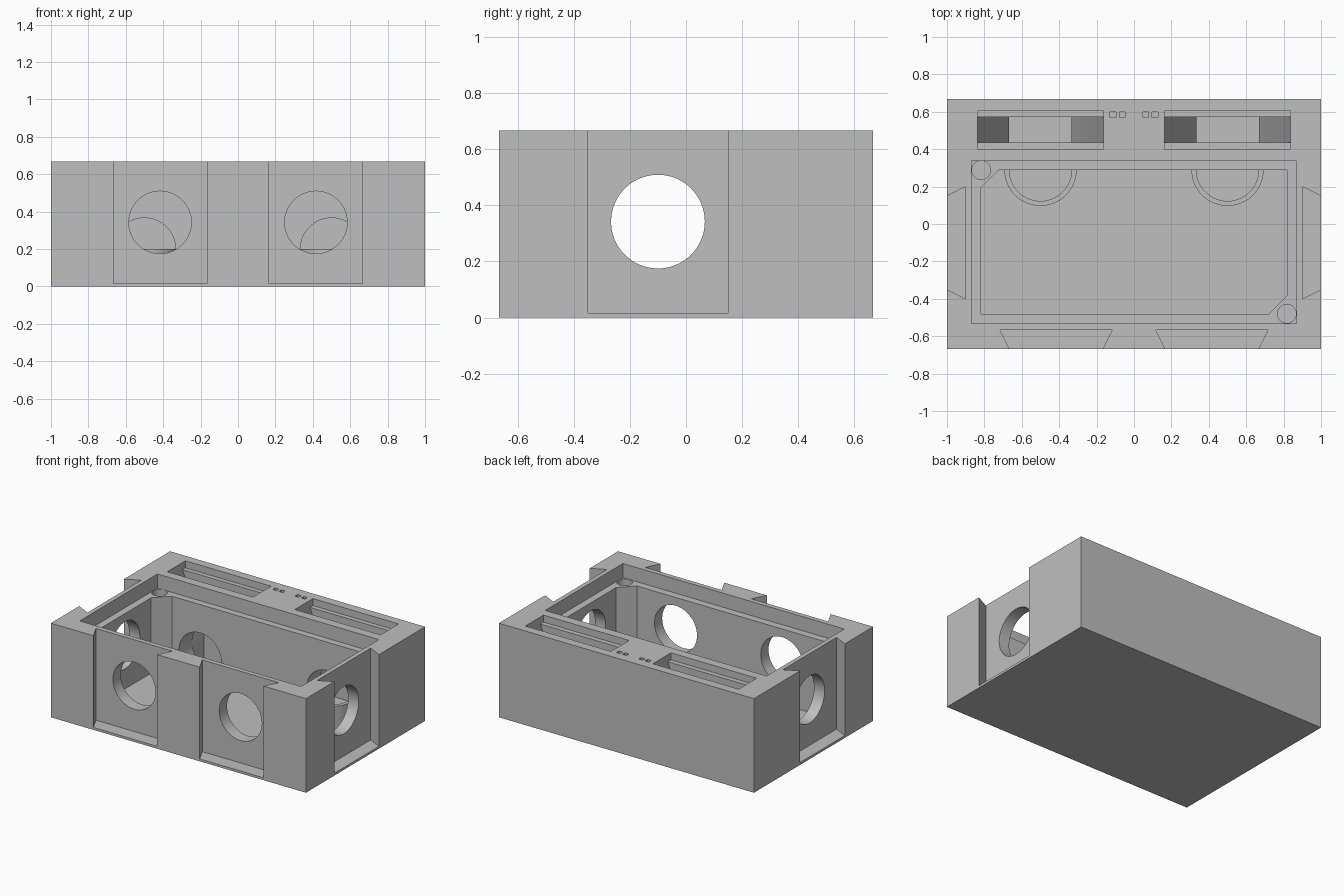
import bpy
import bmesh
import math

cube = bpy.data.objects.get("Cube")
if cube:
    bpy.data.objects.remove(cube, do_unlink=True)

grey = bpy.data.materials.new("plain_grey")
grey.use_nodes = True
grey.diffuse_color = (0.52, 0.52, 0.52, 1)
grey.node_tree.nodes["Principled BSDF"].inputs["Base Color"].default_value = (0.52, 0.52, 0.52, 1)

HEIGHT = 0.667
TOP = HEIGHT + 0.03
FLOOR = 0.033
PLACE = {
    "X": lambda u, v, w: (w, u, v),
    "Y": lambda u, v, w: (u, w, v),
    "Z": lambda u, v, w: (u, v, w),
}


def prism(name, outline, axis, low, high):
    """Extrude a closed 2D outline along an axis."""
    bm = bmesh.new()
    ends = [[bm.verts.new(PLACE[axis](u, v, w)) for u, v in outline] for w in (low, high)]
    bm.faces.new(ends[0])
    bm.faces.new(ends[1])
    n = len(outline)
    for i in range(n):
        j = (i + 1) % n
        bm.faces.new((ends[0][i], ends[0][j], ends[1][j], ends[1][i]))
    bmesh.ops.recalc_face_normals(bm, faces=bm.faces)
    mesh = bpy.data.meshes.new(name)
    bm.to_mesh(mesh)
    bm.free()
    mesh.materials.append(grey)
    obj = bpy.data.objects.new(name, mesh)
    bpy.context.collection.objects.link(obj)
    return obj


def rect(u0, u1, v0, v1):
    return [(u0, v0), (u1, v0), (u1, v1), (u0, v1)]


def arc(u, v, radius, start=0.0, sweep=math.tau, steps=64):
    count = steps if sweep == math.tau else steps + 1
    angles = [start + sweep * i / steps for i in range(count)]
    return [(u + radius * math.cos(a), v + radius * math.sin(a)) for a in angles]


def select(obj):
    bpy.ops.object.select_all(action="DESELECT")
    obj.select_set(True)
    bpy.context.view_layer.objects.active = obj


def cut(outline, axis, low, high):
    """Remove a prism from the housing."""
    cutter = prism("cutter", outline, axis, low, high)
    cutter.hide_render = True
    select(housing)
    mod = housing.modifiers.new("cut", "BOOLEAN")
    mod.operation = "DIFFERENCE"
    mod.solver = "EXACT"
    mod.object = cutter
    bpy.ops.object.modifier_apply(modifier=mod.name)
    bpy.data.objects.remove(cutter, do_unlink=True)


# Solid housing block
housing = prism("housing", rect(-1, 1, -0.667, 0.667), "Z", 0, HEIGHT)

# Main compartment with two chamfered corners, and the lid recess above it
x, back, front, c = 0.817, 0.29, -0.48, 0.095
cut([(-x, front), (x - c, front), (x, front + c), (x, back), (c - x, back), (-x, back - c)],
    "Z", FLOOR, TOP)
cut(rect(-0.868, 0.868, -0.533, 0.338), "Z", HEIGHT - 0.1, TOP)

# Lid fixing holes in the chamfered corners
for hx, hy in ((-x, 0.288), (x, front)):
    cut(arc(hx, hy, 0.05, steps=32), "Z", 0.3, 0.6)

for side in (-1, 1):
    # Front dovetail slot and round opening
    cx = side * 0.4167
    cut([(cx - 0.24, -0.687), (cx + 0.24, -0.687), (cx + 0.3, -0.567), (cx - 0.3, -0.567)],
        "Z", 0.0167, TOP)
    cut(arc(cx, 0.342, 0.167), "Y", -0.6, -0.45)

    # Side dovetail slot and round opening
    cut([(side * 1.02, -0.34), (side * 1.02, 0.14), (side * 0.9, 0.2), (side * 0.9, -0.4)],
        "Z", 0.0167, TOP)
    low, high = sorted((side * 0.78, side * 0.95))
    cut(arc(-0.1, 0.342, 0.167), "X", low, high)

    # Rear chute: shallow cover recess over a funnel shaped slot
    cx = side * 0.5
    ledge = HEIGHT - 0.05
    cut(rect(cx - 0.336, cx + 0.336, 0.402, 0.605), "Z", ledge, TOP)
    cut([(cx - 0.167, FLOOR), (cx + 0.167, FLOOR), (cx + 0.167, 0.2), (cx + 0.336, ledge),
         (cx + 0.336, ledge + 0.02), (cx - 0.336, ledge + 0.02), (cx - 0.336, ledge),
         (cx - 0.167, 0.2)], "Y", 0.437, 0.572)

    # Round outlet from the chute into the compartment
    cut(arc(cx, 0.2, 0.166), "Y", 0.25, 0.45)

    # Pair of small square pin holes
    for px in (0.063, 0.112):
        cut(rect(side * px - 0.015, side * px + 0.015, 0.57, 0.598), "Z", 0.55, TOP)

select(housing)
bpy.ops.object.shade_smooth_by_angle(angle=math.radians(25))

# Half round catch walls in front of the outlets
for label, side in (("right", -1), ("left", 1)):
    cx = side * 0.5
    outline = arc(cx, back, 0.193, math.pi, math.pi) + arc(cx, back, 0.167, math.tau, -math.pi)
    wall = prism(label + "_catch_wall", outline, "Z", FLOOR - 0.005, 0.2)
    select(wall)
    bpy.ops.object.shade_smooth_by_angle(angle=math.radians(25))
